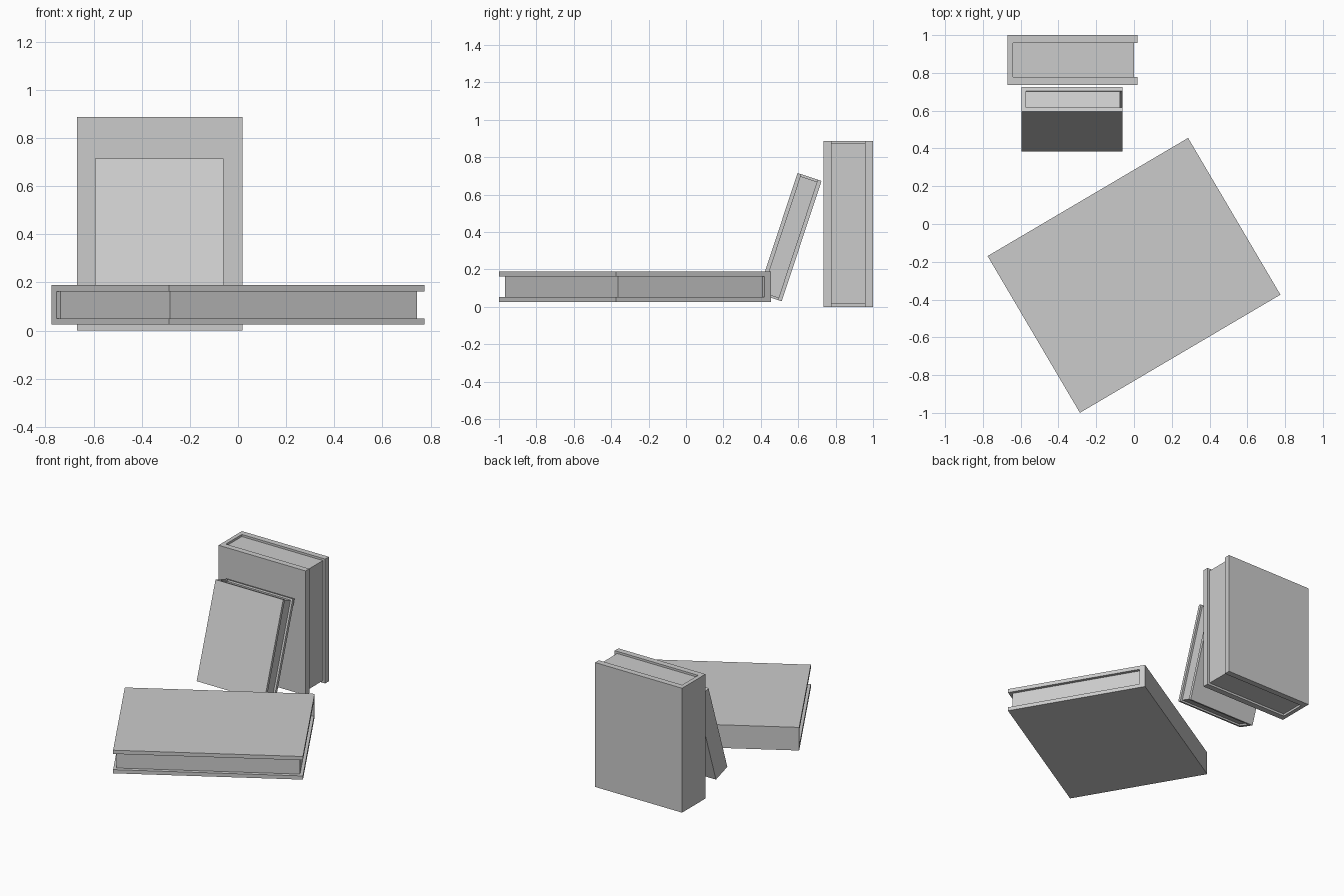
import bpy, bmesh
from math import sin, cos, radians
from mathutils import Matrix, Vector

if "Cube" in bpy.data.objects:
    bpy.data.objects.remove(bpy.data.objects["Cube"])


def prism(name, profile, height, frame):
    """Extrude an (x, y) outline along local z, centred, then place it."""
    bm = bmesh.new()
    face = bm.faces.new([bm.verts.new((x, y, -height / 2)) for x, y in profile])
    new = bmesh.ops.extrude_face_region(bm, geom=[face])["geom"]
    bmesh.ops.translate(bm, vec=(0, 0, height),
                        verts=[v for v in new if isinstance(v, bmesh.types.BMVert)])
    bmesh.ops.recalc_face_normals(bm, faces=bm.faces)
    mesh = bpy.data.meshes.new(name)
    bm.to_mesh(mesh)
    bm.free()
    obj = bpy.data.objects.new(name, mesh)
    obj.matrix_world = frame
    bpy.context.collection.objects.link(obj)


def book(name, width, thick, height, centre, out, up):
    """out points from spine to fore edge, up runs along the spine."""
    out, up = Vector(out), Vector(up)
    rot = Matrix((out, up.cross(out), up)).transposed().to_4x4()
    frame = Matrix.Translation(centre) @ rot
    w, t = width / 2, thick / 2
    i = t - 0.16 * thick            # inner face of the boards
    s = -w + 0.042 * width          # inner face of the spine
    # cover: boards and spine as one U profile
    prism(name + "_cover", [(-w, -t), (w, -t), (w, -i), (s, -i),
                            (s, i), (w, i), (w, t), (-w, t)], height, frame)
    # page block, slightly recessed on three sides
    f = w - 0.027 * width
    prism(name + "_pages", [(s, -i), (f, -i), (f, i), (s, i)], height * 0.966, frame)


# thick book standing upright at the back
book("upright_book", 0.687, 0.264, 0.888, (-0.3255, 0.868, 0.444), (1, 0, 0), (0, 0, 1))

# small book leaning back
a = radians(18.3)
book("leaning_book", 0.534, 0.135, 0.678, (-0.328, 0.554, 0.3725),
     (1, 0, 0), (0, sin(a), cos(a)))

# large book lying flat, turned, fore edge to the front
b = radians(30.5)
book("lying_book", 0.963, 0.165, 1.232, (0, -0.272, 0.1075),
     (sin(b), -cos(b), 0), (cos(b), sin(b), 0))
